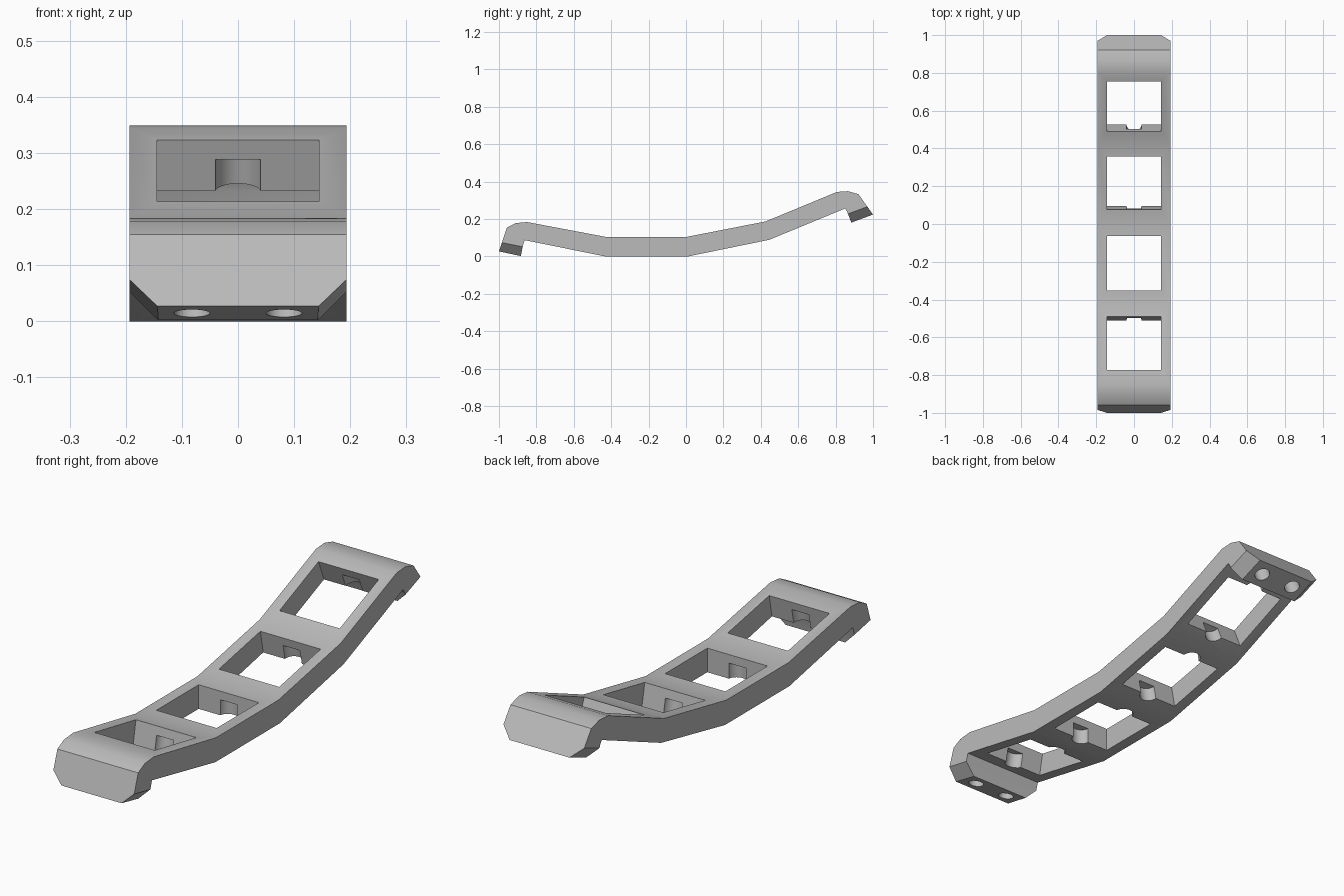
import bpy
from math import radians
from mathutils import Matrix

cube = bpy.data.objects.get("Cube")
if cube:
    bpy.data.objects.remove(cube)

HALF_W = 0.193
grey = bpy.data.materials.new("plain grey")
grey.use_nodes = True
colour = (0.5, 0.5, 0.5, 1)
grey.diffuse_color = colour
grey.node_tree.nodes["Principled BSDF"].inputs["Base Color"].default_value = colour


def prism(name, profile, half, axis="X"):
    """Extrude a closed profile symmetrically along X (y,z profile) or Y (x,z profile)."""
    n = len(profile)
    verts = [(s, a, b) if axis == "X" else (a, s, b)
             for s in (-half, half) for a, b in profile]
    faces = [list(range(n))[::-1], list(range(n, 2 * n))]
    faces += [[i, (i + 1) % n, n + (i + 1) % n, n + i] for i in range(n)]
    mesh = bpy.data.meshes.new(name)
    mesh.from_pydata(verts, [], faces)
    mesh.validate()
    obj = bpy.data.objects.new(name, mesh)
    bpy.context.collection.objects.link(obj)
    # consistent outward normals
    import bmesh
    bm = bmesh.new()
    bm.from_mesh(mesh)
    bmesh.ops.recalc_face_normals(bm, faces=bm.faces)
    bm.to_mesh(mesh)
    bm.free()
    return obj


def box(name, sx, sy, z0, z1):
    return prism(name, [(-sy, z0), (sy, z0), (sy, z1), (-sy, z1)], sx)


def cylinder(name, radius, z0, z1):
    bpy.ops.mesh.primitive_cylinder_add(vertices=40, radius=radius, depth=z1 - z0)
    obj = bpy.context.object
    obj.name = name
    obj.data.transform(Matrix.Translation((0, 0, (z0 + z1) / 2)))
    return obj


def cut(target, cutter, frame):
    """Subtract a cutter placed in a local frame, then discard it."""
    cutter.matrix_world = frame
    cutter.hide_render = True
    mod = target.modifiers.new("cut", "BOOLEAN")
    mod.operation, mod.solver, mod.object = "DIFFERENCE", "EXACT", cutter
    bpy.context.view_layer.objects.active = target
    bpy.ops.object.modifier_apply(modifier=mod.name)
    bpy.data.objects.remove(cutter)


def frame(y, z, degrees):
    return Matrix.Translation((0, y, z)) @ Matrix.Rotation(radians(degrees), 4, "X")


def shifted(base, x, y, z=0):
    return base @ Matrix.Translation((x, y, z))


# Bent strip with a hook at each end
outline = [(-1.0, 0.027), (-0.957, 0.155), (-0.912, 0.178), (-0.85, 0.184),
           (-0.425, 0.104), (0, 0.104), (0.425, 0.187), (0.807, 0.345),
           (0.866, 0.349), (0.922, 0.333), (1.0, 0.224),
           (0.884, 0.181), (0.861, 0.24), (0.85, 0.256),
           (0.445, 0.089), (0.01, 0), (-0.43, 0),
           (-0.863, 0.087), (-0.874, 0.05), (-0.883, 0.002)]
band = prism("linked_band", outline, HALF_W)

# Window in each segment, with a rounded pocket low in both end walls
THICK, HALF_L = 0.104, 0.144
segments = [(-0.632, 0.143, -10.9), (-0.207, 0.104, 0),
            (0.217, 0.146, 11.2), (0.622, 0.268, 22.4)]
for y, z, angle in segments:
    place = frame(y, z, angle)
    cut(band, box("window_cutter", 0.144, HALF_L, -0.16, 0.06), place)
    for side in (-1, 1):
        pocket = cylinder("pocket_cutter", 0.041, -0.15, 0.067 - THICK)
        cut(band, pocket, shifted(place, 0, side * (HALF_L - 0.006)))

# Chamfered corners and two pin holes in each hook tip
for y, z, angle in [(-0.941, 0.0145, -11.3), (0.942, 0.2025, 20.5)]:
    place = frame(y, z, angle)
    for side in (-1, 1):
        wedge = [(side * x, h) for x, h in
                 ((0.113, -0.03), (0.213, 0.07), (0.213, -0.03))]
        cut(band, prism("chamfer_cutter", wedge, 0.1, "Y"), place)
        cut(band, cylinder("hole_cutter", 0.032, -0.05, 0.08),
            shifted(place, side * 0.082, 0))

band.data.materials.clear()
band.data.materials.append(grey)
for poly in band.data.polygons:
    poly.material_index = 0
bpy.ops.object.select_all(action="DESELECT")
band.select_set(True)
bpy.context.view_layer.objects.active = band
bpy.ops.object.shade_smooth_by_angle(angle=radians(30))
